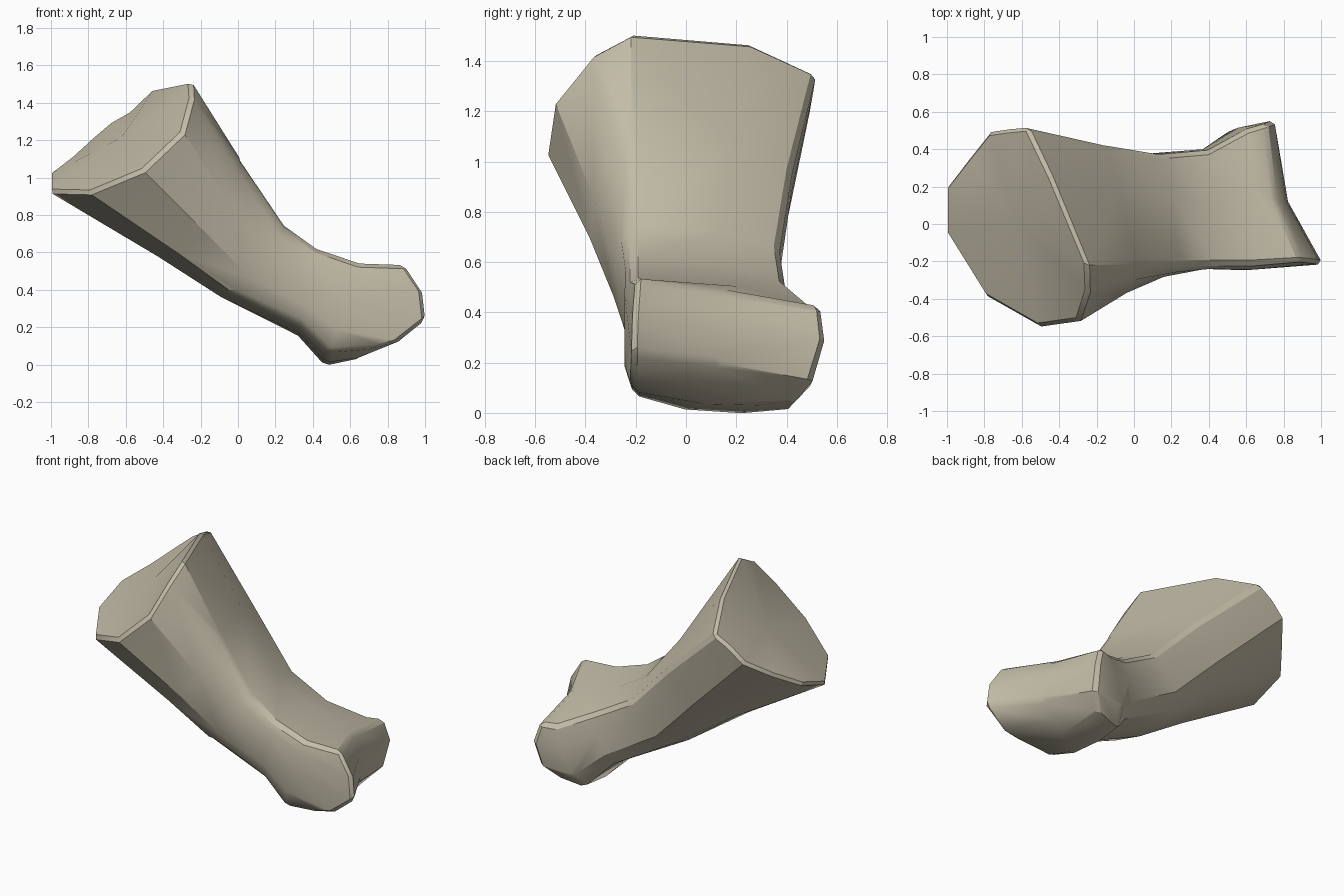
import bpy, bmesh, math
from mathutils import Vector

cube = bpy.data.objects.get("Cube")
if cube:
    bpy.data.objects.remove(cube, do_unlink=True)

bone_mat = bpy.data.materials.new("pale_bone")
bone_mat.use_nodes = True
colour = (0.54, 0.50, 0.385, 1)
bone_mat.diffuse_color = colour
bone_mat.node_tree.nodes["Principled BSDF"].inputs["Base Color"].default_value = colour


def mix(a, b, f):
    return a + (b - a) * f


# Broad angular head outline, running round from the upper front corner
head = [Vector(p) for p in (
    (-.25, -.22, 1.515), (-.245, -.37, 1.435), (-.295, -.525, 1.245), (-.51, -.555, 1.04),
    (-.8, -.39, .92), (-1.012, -.05, .925), (-1.012, .2, 1.015), (-.895, .35, 1.105),
    (-.78, .495, 1.21), (-.68, .51, 1.295), (-.575, .52, 1.355), (-.45, .26, 1.475))]
low, up = Vector((-1, 0, .93)), Vector((-.25, 0, 1.5))
span = up - low
side = Vector((span.z, 0, -span.x)).normalized()

# Boxier section at the narrow end, as (height, depth) fractions
narrow = [(1, .04), (.87, 0), (.62, 0), (.35, 0), (.14, .05), (.03, .3),
          (0, .6), (.03, .85), (.2, .97), (.5, 1), (.78, .99), (.93, .6)]

# Each station: upper x, z, lower x, z, front y, back y, blend to narrow section
stations = [(.02, 1.08, -.43, .575, -.375, .42, .4),
            (.25, .74, -.1, .355, -.285, .375, .75),
            (.42, .62, .32, .155, -.24, .4, 1),
            (.65, .542, .465, -.006, -.245, .515, 1)]

rings = [head]
for ux, uz, lx, lz, front, back, f in stations:
    a, b = Vector((lx, 0, lz)), Vector((ux, 0, uz))
    ring = []
    for p, (u1, t1) in zip(head, narrow):
        rel = Vector((p.x, 0, p.z)) - low
        u = mix(rel.dot(span) / span.length_squared, u1, f)
        t = mix((p.y + .54) / 1.05, t1, f)
        q = a + (b - a) * u + side * rel.dot(side) * (1 - f)
        ring.append(Vector((q.x, mix(front, back, t), q.z)))
    rings.append(ring)

# Rim of the joint: tall lobe in front, smaller lobe behind, waist between
rings.append([Vector(p) for p in (
    (.895, -.2, .535), (.995, -.21, .385), (1.012, -.215, .24), (.865, -.22, .125),
    (.71, -.21, .085), (.64, .08, .035), (.635, .29, .03), (.655, .44, .05),
    (.73, .505, .13), (.75, .555, .29), (.71, .54, .425), (.755, .13, .488))])

# Middle of the waisted joint face, top to bottom
waist = [(.815, .12, .36), (.825, .12, .2), (.74, .12, .09)]

# Skin the rings
bm = bmesh.new()
loops = [[bm.verts.new(p) for p in ring] for ring in rings]
count = len(head)
for a, b in zip(loops, loops[1:]):
    for i in range(count):
        j = (i + 1) % count
        bm.faces.new((a[i], a[j], b[j], b[i]))

# Close the head with a shallow fan
hub = bm.verts.new(sum(head, Vector()) / count)
for i in range(count):
    bm.faces.new((loops[0][i], loops[0][(i + 1) % count], hub))

# Close the joint with a front column, a waist column and a back column
rim = loops[-1]
columns = [rim[:5], [rim[-1]] + [bm.verts.new(p) for p in waist] + [rim[5]], rim[10:5:-1]]
for a, b in zip(columns, columns[1:]):
    for i in range(len(a) - 1):
        bm.faces.new((a[i], a[i + 1], b[i + 1], b[i]))

bmesh.ops.recalc_face_normals(bm, faces=bm.faces)
mesh = bpy.data.meshes.new("bone")
bm.to_mesh(mesh)
bm.free()
mesh.materials.append(bone_mat)
bone = bpy.data.objects.new("bone", mesh)
bpy.context.collection.objects.link(bone)

# Narrow chamfers on the hard rims
chamfer = bone.modifiers.new("chamfer", "BEVEL")
chamfer.width = .023
chamfer.segments = 1
chamfer.limit_method = "ANGLE"
chamfer.angle_limit = math.radians(48)

# Soften the body but keep the ridges
bpy.ops.object.select_all(action="DESELECT")
bone.select_set(True)
bpy.context.view_layer.objects.active = bone
bpy.ops.object.modifier_apply(modifier=chamfer.name)
bpy.ops.object.shade_smooth_by_angle(angle=math.radians(30))
